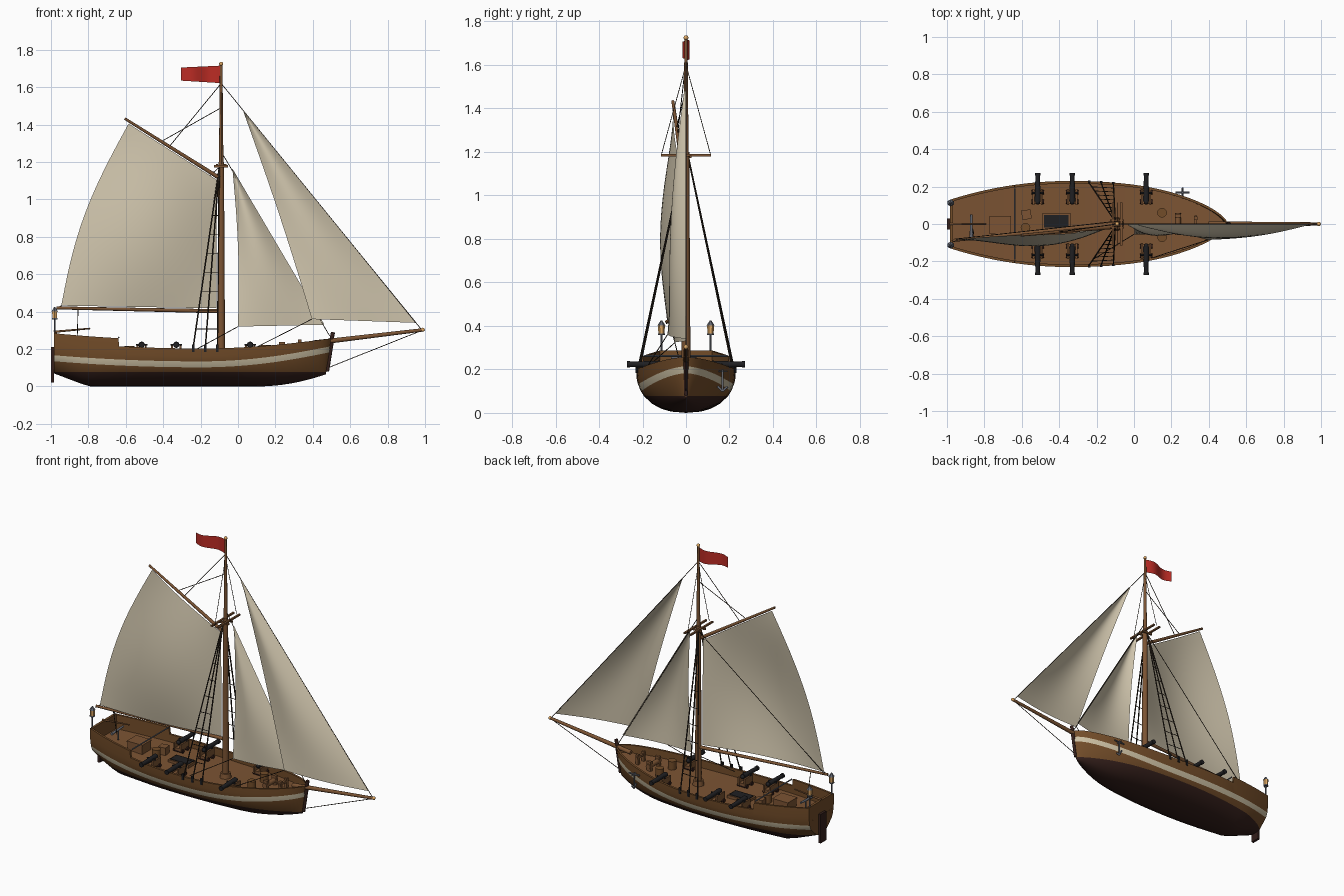
import bpy, bmesh, math
from mathutils import Vector, Matrix

if "Cube" in bpy.data.objects:
    bpy.data.objects.remove(bpy.data.objects["Cube"])


def material(name, *rgb):
    m = bpy.data.materials.new(name)
    m.use_nodes = True
    m.diffuse_color = (*rgb, 1)
    m.node_tree.nodes["Principled BSDF"].inputs["Base Color"].default_value = (*rgb, 1)
    return m


HULL = material("hull brown", .17, .073, .022)
WOOD = material("deck wood", .2, .088, .033)
KEEL = material("underwater dark brown", .035, .014, .011)
SAIL = material("sail canvas", .62, .55, .41)
CREAM = material("cream stripe", .6, .52, .36)
RED = material("flag red", .5, .025, .018)
ROPE = material("tarred rope", .025, .017, .011)
IRON = material("black iron", .014, .014, .016)
STEEL = material("grey steel", .13, .14, .17)
AMBER = material("lantern amber", .75, .4, .13)


def finish(bm, name, *mats, angle=35, normals=True):
    if normals:
        bmesh.ops.recalc_face_normals(bm, faces=bm.faces)
    me = bpy.data.meshes.new(name)
    bm.to_mesh(me)
    bm.free()
    ob = bpy.data.objects.new(name, me)
    bpy.context.collection.objects.link(ob)
    for m in mats:
        me.materials.append(m)
    bpy.ops.object.select_all(action='DESELECT')
    ob.select_set(True)
    bpy.context.view_layer.objects.active = ob
    bpy.ops.object.shade_smooth_by_angle(angle=math.radians(angle))
    return ob


def rod(bm, p, q, r1, r2=None, n=12):
    p, q = Vector(p), Vector(q)
    d = q - p
    mat = Matrix.Translation((p + q) / 2) @ d.to_track_quat('Z', 'Y').to_matrix().to_4x4()
    bmesh.ops.create_cone(bm, cap_ends=True, segments=n, radius1=r1,
                          radius2=r1 if r2 is None else r2, depth=d.length, matrix=mat)


def box(bm, c, size, turn=0):
    bmesh.ops.create_cube(bm, size=1, matrix=Matrix.Translation(c) @ Matrix.Rotation(turn, 4, 'Z')
                          @ Matrix.Diagonal((*size, 1)))


def ball(bm, c, r):
    bmesh.ops.create_uvsphere(bm, u_segments=12, v_segments=8, radius=r, matrix=Matrix.Translation(c))


def part(name, mat, rods=(), boxes=(), balls=()):
    bm = bmesh.new()
    for a in rods:
        rod(bm, *a)
    for a in boxes:
        box(bm, *a)
    for a in balls:
        ball(bm, *a)
    return finish(bm, name, mat)


# Hull lines
def fore(x): return max(0, (x + .2) / .69) ** 2
def aft(x): return max(0, (-.2 - x) / .8) ** 2
def sheer(x): return .203 + .057 * fore(x) + .04 * aft(x)
def deck(x): return sheer(x) - .05


def beam(x):
    if x < -.35:
        return .23 - .105 * ((-.35 - x) / .65) ** 2
    return max(.004, .23 * max(0, 1 - ((x + .35) / .82) ** 2.3) ** .6)


def keel(x):
    return .065 * (max(0, x - .1) / .37) ** 2 + .07 * max(0, (-.8 - x) / .185)


def breadth(x, z):
    s = min(1, max(0, (z - keel(x)) / (sheer(x) - keel(x))))
    return beam(x) * (1 - (1 - s) ** 2.4) ** .45


def section(x):
    k, top = keel(x), sheer(x) + (.043 if x < -.637 else 0)
    mid = .118 + .085 * fore(x) + .034 * aft(x)
    w = .078
    zs = [k] + [k + (w - k) * f for f in (.08, .25, .55, 1)] + [mid - .016, mid + .016, (mid + top) / 2, top]
    side = [(breadth(x, z), z) for z in zs]
    inner = max(.001, side[-1][0] - .014)
    side += [(inner, top), (inner, deck(x))]
    rake = .16 * max(0, x / .47) ** 4
    ring = [(-y, z) for y, z in reversed(side[1:])] + side
    return [(x + rake * (z - .065), y, z) for y, z in ring]


# Hull with painted bottom, stripe and deck
xs = [-.985 + .345 * i / 7 for i in range(8)] + [-.635]
xs += [-.63 + 1.1 * math.sin(math.pi / 2 * i / 24) for i in range(1, 25)]
bm = bmesh.new()
rings = [[bm.verts.new(p) for p in section(x)] for x in xs]
n = len(rings[0])
half = n // 2
for a, b in zip(rings, rings[1:]):
    for k in range(n):
        f = bm.faces.new((a[k], a[(k + 1) % n], b[(k + 1) % n], b[k]))
        row = k - half if k >= half else half - 1 - k
        f.material_index = 1 if row < 4 else 2 if row == 5 else 3 if k == n - 1 else 0
for r in (rings[0], rings[-1]):
    bm.faces.new(r)
finish(bm, "hull", HULL, KEEL, CREAM, WOOD)

part("transom_bulwark", HULL, boxes=[((-.977, 0, .24), (.016, .246, .096))])
part("rudder", KEEL, boxes=[((-.992, 0, .115), (.016, .06, .19))])
part("stem_post", KEEL, rods=[((.478, 0, .08), (.505, 0, .25), .009), ((.49, 0, .2), (.508, 0, .29), .011)])
part("bowsprit", WOOD, rods=[((.4, 0, .232), (.985, 0, .302), .014, .009)])
part("tiller", WOOD, rods=[((-.985, 0, .292), (-.79, 0, .31), .006, .004)])
part("quarter_rail", STEEL, rods=[((-.637, -.19, .262), (-.637, .19, .262), .004)])
part("stern_swivel_gun", STEEL, rods=[((-.87, -.07, .255), (-.87, .05, .26), .009, .006),
                                      ((-.87, 0, .19), (-.87, 0, .255), .005)])

# Mast, crosstrees and spars
MX = -.09
part("mast", WOOD, rods=[((MX, 0, .14), (MX, 0, 1.2), .021, .015, 16),
                         ((MX, 0, 1.2), (MX, 0, 1.72), .012, .007, 16),
                         ((MX, 0, .15), (MX, 0, .185), .036, .03, 16)])
part("crosstrees", WOOD,
     boxes=[((MX + dx, 0, 1.185), (.012, .23, .01)) for dx in (-.022, .022)]
     + [((MX, dy, 1.177), (.075, .01, .012)) for dy in (-.02, .02)])
part("mast_truck", AMBER, balls=[((MX, 0, 1.725), .011)])
part("bowsprit_cap", AMBER, balls=[((.988, 0, .303), .011)])
part("gaff", WOOD, rods=[((-.1, -.015, 1.115), (-.605, -.06, 1.432), .011, .007)])
part("boom", WOOD, rods=[((-.1, 0, .402), (-.97, -.088, .42), .011, .008)])


# Sails: luff to leech across, head to foot down
def sail(name, throat, peak, clew, tack, belly, leech=0, mat=SAIL, wave=0):
    throat, peak, clew, tack = map(Vector, (throat, peak, clew, tack))
    bm = bmesh.new()
    N = 20
    grid = []
    for j in range(N + 1):
        v = j / N
        row = []
        for i in range(N + 1):
            u = i / N
            p = throat.lerp(peak, u).lerp(tack.lerp(clew, u), v)
            p.y -= belly * math.sin(math.pi * u) * math.sin(math.pi * (.06 + .8 * v))
            p.y += wave * math.sin(2 * math.pi * u)
            p.x += leech * u * math.sin(math.pi * v)
            row.append(bm.verts.new(p))
        grid.append(row)
    for a, b in zip(grid, grid[1:]):
        for i in range(N):
            bm.faces.new((a[i], a[i + 1], b[i + 1], b[i]))
    bmesh.ops.remove_doubles(bm, verts=bm.verts, dist=1e-5)
    return finish(bm, name, mat, angle=80)


sail("mainsail", (-.113, -.015, 1.105), (-.585, -.058, 1.405), (-.945, -.085, .432), (-.115, -.005, .418), .075, -.055)
head = (-.03, 0, 1.165)
sail("staysail", head, head, (0, -.055, .32), (.462, 0, .33), .045, .015)
head = (.025, 0, 1.48)
sail("jib", head, head, (.395, -.085, .36), (.955, 0, .34), .045, .01)
sail("flag", (-.097, 0, 1.715), (-.305, 0, 1.705), (-.305, 0, 1.635), (-.097, 0, 1.622), 0, 0, RED, .015)

# Running and standing rigging
lines = [((MX, 0, 1.62), (.98, 0, .305)), ((MX, 0, 1.255), (.49, 0, .27)),
         ((.98, 0, .298), (.482, 0, .1)),
         ((MX, 0, 1.62), (-.365, -.038, 1.285)), ((MX, 0, 1.49), (-.4, -.042, 1.315)),
         ((MX, .015, 1.18), (-.95, -.08, .425)), ((-.855, -.075, .415), (-.86, -.03, .24)),
         ((-.945, -.085, .432), (-.975, -.09, .41)),
         ((0, -.055, .32), (-.22, -.19, .2)), ((.395, -.085, .36), (.1, -.18, .21))]
lines = [(p, q, .0022, None, 5) for p, q in lines]
shrouds, blocks = [], []
for s in (-1, 1):
    lines.append(((MX, 0, 1.6), (MX, s * .113, 1.187), .0018, None, 5))
    tops = [Vector((MX - .01, s * .012, 1.17))] * 3
    feet = [Vector((x, s * (beam(x) - .008), .205)) for x in (-.24, -.175, -.11)]
    for t, f in zip(tops, feet):
        shrouds.append((f, t, .004, None, 6))
        blocks.append((f + Vector((0, s * .006, -.002)), (.014, .012, .04)))
    for k in range(1, 8):
        shrouds.append((feet[0].lerp(tops[0], k * .105), feet[2].lerp(tops[2], k * .105), .0022, None, 5))
part("stays_and_sheets", ROPE, rods=lines)
part("shrouds_and_ratlines", ROPE, rods=shrouds)
part("deadeyes", IRON, boxes=blocks)

# Guns on wheeled carriages
barrels, breeches, carriages, wheels = [], [], [], []
for x in (-.515, -.33, .065):
    d = deck(x)
    for s in (-1, 1):
        z = .223
        barrels += [((x, s * .12, z), (x, s * .265, z), .017, .012, 14),
                    ((x, s * .258, z), (x, s * .272, z), .015, .015, 14),
                    ((x - .03, s * .165, z), (x + .03, s * .165, z), .005)]
        breeches.append(((x, s * .117, z), .013))
        carriages += [((x + e, s * .145, (d + z) / 2 + .006), (.01, .085, z - d - .02)) for e in (-.022, .022)]
        carriages.append(((x, s * .145, d + .022), (.04, .075, .015)))
        wheels += [((x - .034, s * y, d + .012), (x + .034, s * y, d + .012), .012) for y in (.12, .17)]
part("gun_barrels", IRON, rods=barrels, balls=breeches)
part("gun_carriages", WOOD, boxes=carriages)
part("gun_wheels", KEEL, rods=wheels)

# Deck furniture
part("hatch_coaming", WOOD, boxes=[((-.415, .015, .163), (.15, .085, .02))])
part("hatch_grating", IRON, boxes=[((-.415, .015, .172), (.13, .068, .01))])
part("crates", WOOD, boxes=[((-.715, -.005, .195), (.105, .09, .06)), ((-.715, -.005, .227), (.113, .098, .007)),
                            ((-.575, .05, .185), (.05, .05, .05), .15)])
part("barrels", HULL, rods=[((x, y, deck(x)), (x, y, deck(x) + .055), .026)
                            for x, y in ((-.58, -.02), (.15, .06), (.15, -.07))])
part("windlass_and_bitts", WOOD, rods=[((.235, -.06, .205), (.235, .06, .205), .016)],
     boxes=[((.235, s * .045, .2), (.03, .018, .075)) for s in (-1, 1)]
     + [((.33, s * .03, .215), (.018, .018, .07)) for s in (-1, 1)] + [((.33, 0, .23), (.014, .09, .014))])

# Stern lanterns
for s, side in ((1, "left"), (-1, "right")):
    y = s * .113
    part(side + "_lantern_glass", AMBER, rods=[((-.98, y, .365), (-.98, y, .402), .014, .016, 6)])
    part(side + "_lantern_frame", STEEL, rods=[((-.98, y, .402), (-.98, y, .425), .019, .003, 6),
                                               ((-.98, y, .358), (-.98, y, .366), .016, .016, 6),
                                               ((-.98, y, .26), (-.98, y, .36), .004)])

# Anchor hung on the left bow
part("anchor", STEEL, rods=[((.26, .168, .1), (.26, .168, .2), .005), ((.222, .168, .192), (.298, .168, .192), .005),
                            ((.26, .168, .1), (.26, .192, .122), .005), ((.26, .168, .1), (.26, .145, .122), .005),
                            ((.26, .148, .192), (.26, .19, .192), .004)])
